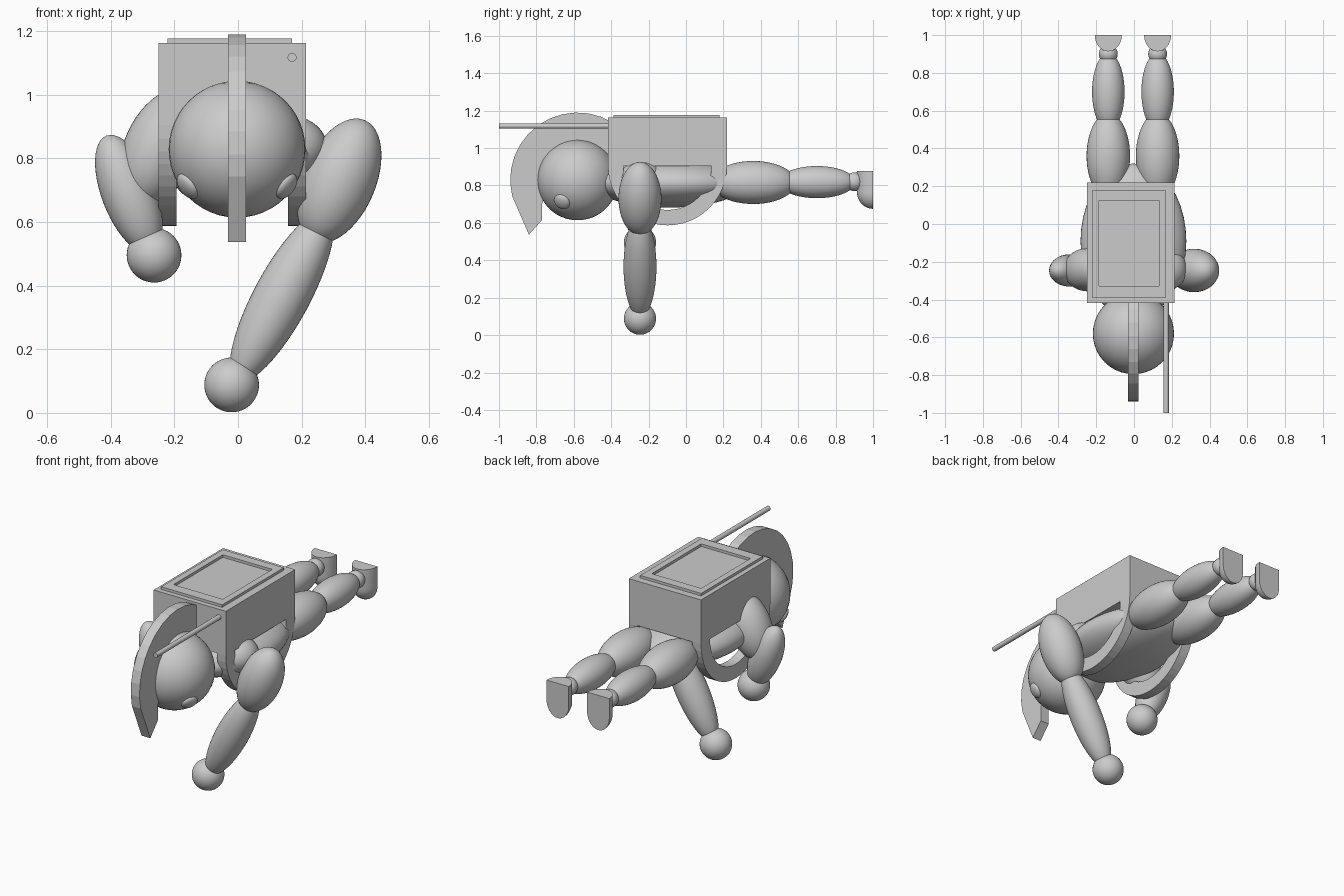
import bpy, bmesh, math
from mathutils import Vector, Matrix

if "Cube" in bpy.data.objects:
    bpy.data.objects.remove(bpy.data.objects["Cube"])


def finish(bm, name, smooth=None):
    bmesh.ops.recalc_face_normals(bm, faces=bm.faces)
    me = bpy.data.meshes.new(name)
    bm.to_mesh(me)
    bm.free()
    ob = bpy.data.objects.new(name, me)
    bpy.context.collection.objects.link(ob)
    if smooth:
        bpy.ops.object.select_all(action='DESELECT')
        ob.select_set(True)
        bpy.context.view_layer.objects.active = ob
        bpy.ops.object.shade_smooth_by_angle(angle=math.radians(smooth))
    return ob


def ellipsoid(name, centre, radii, axis=(0, 0, 1)):
    """Ellipsoid whose local z radius points along axis."""
    bm = bmesh.new()
    rot = Vector(axis).to_track_quat('Z', 'Y').to_matrix().to_4x4()
    m = Matrix.Translation(centre) @ rot @ Matrix.Diagonal((*radii, 1))
    bmesh.ops.create_uvsphere(bm, u_segments=40, v_segments=24, radius=1, matrix=m)
    return finish(bm, name, 40)


def box(name, lo, hi):
    bm = bmesh.new()
    size = [b - a for a, b in zip(lo, hi)]
    mid = [(a + b) / 2 for a, b in zip(lo, hi)]
    bmesh.ops.create_cube(bm, size=1, matrix=Matrix.Translation(mid) @ Matrix.Diagonal((*size, 1)))
    return finish(bm, name)


def slab(name, profile, x0, x1):
    """Extrude a y-z outline from x0 to x1."""
    bm = bmesh.new()
    f = bm.faces.new([bm.verts.new((x0, y, z)) for y, z in profile])
    ext = bmesh.ops.extrude_face_region(bm, geom=[f])
    bmesh.ops.translate(bm, vec=(x1 - x0, 0, 0),
                        verts=[v for v in ext['geom'] if isinstance(v, bmesh.types.BMVert)])
    return finish(bm, name)


def arc(cy, cz, r, a0, a1, n):
    angs = [math.radians(a0 + (a1 - a0) * i / n) for i in range(n + 1)]
    return [(cy + r * math.cos(a), cz + r * math.sin(a)) for a in angs]


# head, eyes and crest
ellipsoid("head", (-0.003, -0.58, 0.829), (0.215, 0.215, 0.215))
for s in (-1, 1):
    d = Vector((s * 0.155, -0.083, -0.116))
    ellipsoid("eye", Vector((-0.003, -0.58, 0.829)) + d, (0.045, 0.045, 0.022), d)
crest = ([(-0.40, 0.90), (-0.40, 1.14)] + arc(-0.58, 0.83, 0.36, 58, 194, 12)[1:]
         + [(-0.84, 0.537), (-0.77, 0.615), (-0.77, 0.70)]
         + arc(-0.58, 0.83, 0.18, 200, 50, 10))
slab("crest", crest, -0.031, 0.025)

# torso and shoulder
ellipsoid("torso", (-0.003, -0.09, 0.812), (0.28, 0.41, 0.13))
ellipsoid("shoulder", (0.16, -0.24, 0.835), (0.12, 0.115, 0.10))

# backpack with half-ring straps, lid frame and rod
box("backpack", (-0.25, -0.417, 0.905), (0.214, 0.219, 1.163))
strap = arc(-0.099, 0.905, 0.318, 180, 360, 24) + arc(-0.099, 0.905, 0.236, 360, 180, 24)
slab("left_strap", strap, -0.25, -0.193)
slab("right_strap", strap, 0.157, 0.214)
bm = bmesh.new()
rings = []
for z in (1.16, 1.178):
    for x0, x1, y0, y1 in ((-0.222, 0.17, -0.388, 0.178), (-0.185, 0.132, -0.328, 0.125)):
        rings.append([bm.verts.new((x, y, z)) for x, y in ((x0, y0), (x1, y0), (x1, y1), (x0, y1))])
for a, b in ((0, 1), (1, 3), (3, 2), (2, 0)):
    for i in range(4):
        j = (i + 1) % 4
        bm.faces.new((rings[a][i], rings[a][j], rings[b][j], rings[b][i]))
finish(bm, "lid_frame")
bm = bmesh.new()
bmesh.ops.create_cone(bm, cap_ends=True, segments=24, radius1=0.014, radius2=0.014, depth=0.6,
                      matrix=Matrix.Translation((0.17, -0.70, 1.118)) @ Matrix.Rotation(math.pi / 2, 4, 'X'))
finish(bm, "rod", 40)

# arms: bent left arm, reaching right arm
ellipsoid("left_upper_arm", (-0.242, -0.242, 0.836), (0.115, 0.115, 0.195), (0.42, 0, 0.91))
ellipsoid("left_forearm", (-0.343, -0.246, 0.688), (0.085, 0.085, 0.197), (-0.36, 0, 0.93))
ellipsoid("left_hand", (-0.264, -0.246, 0.496), (0.086, 0.086, 0.086))
ellipsoid("right_upper_arm", (0.318, -0.246, 0.73), (0.115, 0.115, 0.207), (0.39, 0, 0.92))
ellipsoid("right_forearm", (0.138, -0.246, 0.366), (0.088, 0.088, 0.305), (0.474, 0, 0.88))
ellipsoid("right_hand", (-0.02, -0.246, 0.088), (0.086, 0.086, 0.086))


def foot(cx):
    """Half-round column with a rounded toe below and a flat sole at y = 1."""
    bm = bmesh.new()
    levels = [(0.877, 1), (0.765, 1)]
    levels += [(0.765 - 0.09 * math.sin(t), math.cos(t)) for t in [math.pi / 2 * i / 8 for i in range(1, 8)]]
    levels.append((0.675, 0.02))
    rows = []
    for z, k in levels:
        rows.append([bm.verts.new((cx + 0.0715 * k * math.cos(math.pi * i / 16),
                                   1 - 0.086 * k * math.sin(math.pi * i / 16), z)) for i in range(17)])
    for a, b in zip(rows, rows[1:]):
        for i in range(17):
            j = (i + 1) % 17
            bm.faces.new((a[i], a[j], b[j], b[i]))
    bm.faces.new(rows[0])
    bm.faces.new(rows[-1])
    finish(bm, "foot", 40)


# legs stretched straight back
for cx in (-0.136, 0.125):
    ellipsoid("thigh", (cx, 0.36, 0.816), (0.115, 0.115, 0.227), (0, 1, 0))
    ellipsoid("calf", (cx, 0.70, 0.818), (0.086, 0.086, 0.204), (0, 1, 0))
    ellipsoid("ankle", (cx, 0.90, 0.82), (0.05, 0.05, 0.05))
    foot(cx)
